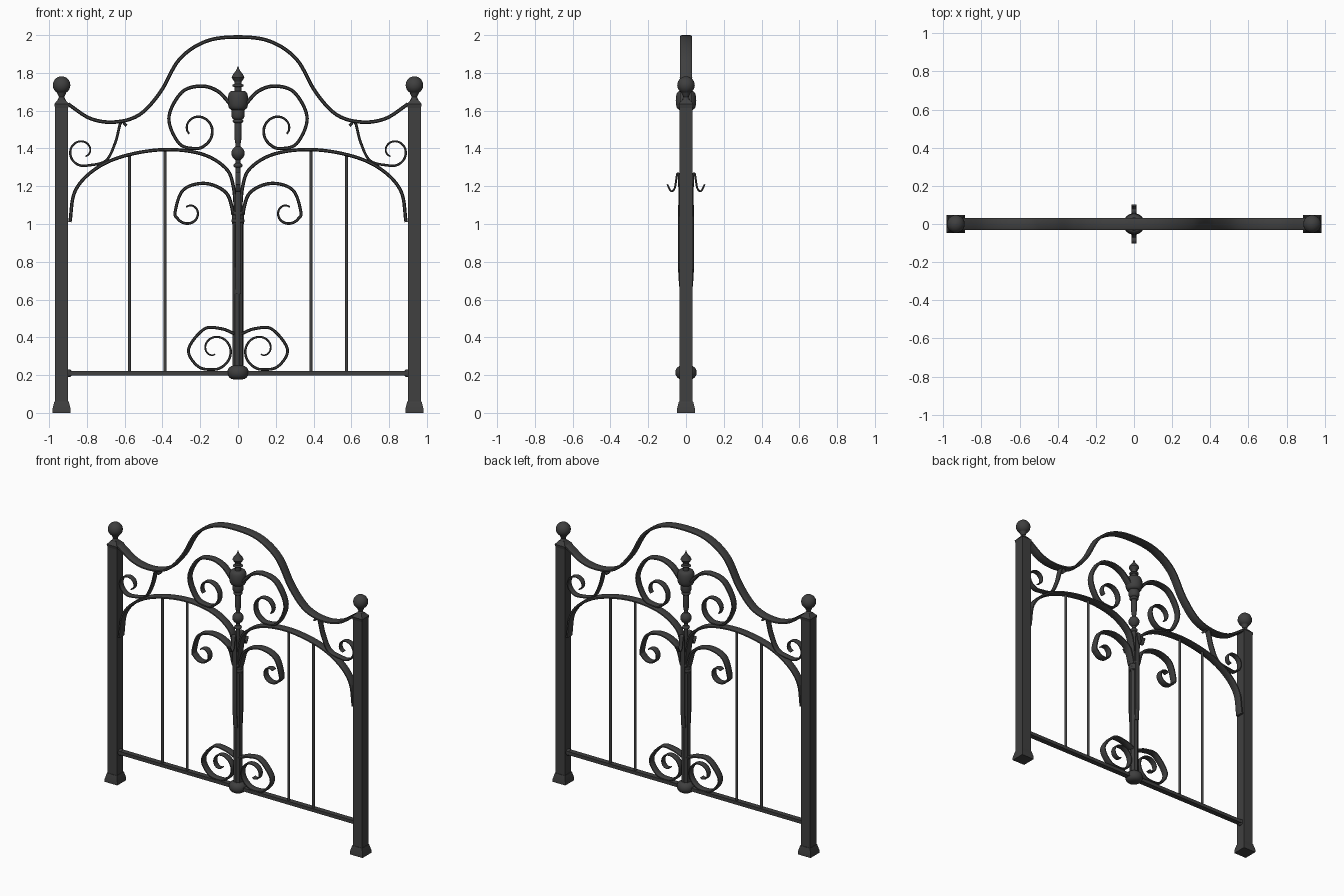
import bpy, bmesh, math
from mathutils import Vector

if "Cube" in bpy.data.objects:
    bpy.data.objects.remove(bpy.data.objects["Cube"])

iron = bpy.data.materials.new("dark iron")
iron.diffuse_color = (0.05, 0.05, 0.05, 1)
iron.use_nodes = True
iron.node_tree.nodes["Principled BSDF"].inputs["Base Color"].default_value = iron.diffuse_color


def build(name, rings, angle=40):
    # bridge a list of closed rings, cap both ends, shade
    bm = bmesh.new()
    vs = [[bm.verts.new(p) for p in r] for r in rings]
    n = len(vs[0])
    for a, b in zip(vs, vs[1:]):
        for i in range(n):
            bm.faces.new((a[i], a[(i + 1) % n], b[(i + 1) % n], b[i]))
    bm.faces.new(vs[0])
    bm.faces.new(vs[-1])
    bmesh.ops.recalc_face_normals(bm, faces=bm.faces)
    me = bpy.data.meshes.new(name)
    bm.to_mesh(me)
    bm.free()
    me.materials.append(iron)
    ob = bpy.data.objects.new(name, me)
    bpy.context.collection.objects.link(ob)
    bpy.ops.object.select_all(action='DESELECT')
    ob.select_set(True)
    bpy.context.view_layer.objects.active = ob
    bpy.ops.object.shade_smooth_by_angle(angle=math.radians(angle))


def lathe(name, profile, segs=20, x=0, flute=1.0):
    # four segments make a square part; flute < 1 pulls every other side in
    rings = []
    for r, z in profile:
        if segs == 4:
            r *= math.sqrt(2)
        ring = []
        for i in range(segs):
            a = 2 * math.pi * (i + 0.5) / segs
            rr = r * flute if i % 2 else r
            ring.append((x + rr * math.cos(a), rr * math.sin(a), z))
        rings.append(ring)
    build(name, rings)


def bead(name, z0, z1, r, power=0.5, x=0):
    # round swelling; a small power is boxy, 0.5 oval, 1 and over pointed
    prof = []
    for i in range(13):
        t = (1 - math.cos(math.pi * i / 12)) / 2
        prof.append((max(r * (4 * t * (1 - t)) ** power, .002), z0 + (z1 - z0) * t))
    lathe(name, prof, x=x)


def rod(name, z0, z1, r, segs=12, x=0, flute=1.0):
    lathe(name, [(r, z0), (r, z1)], segs, x, flute)


def spline(pts, n=10):
    p = [Vector(q) for q in pts]
    p = [2 * p[0] - p[1]] + p + [2 * p[-1] - p[-2]]
    out = []
    for i in range(1, len(p) - 2):
        a, b, c, d = p[i - 1:i + 3]
        for s in range(n):
            t = s / n
            out.append(0.5 * (2 * b + (c - a) * t + (2 * a - 5 * b + 4 * c - d) * t * t
                              + (3 * b - a - 3 * c + d) * t ** 3))
    return out + [p[-2]]


def curl(cx, cz, r0, r1, a0, a1):
    # spiral points about a centre, angles in degrees
    n = int(abs(a1 - a0) / 30)
    pts = []
    for i in range(n + 1):
        a, r = math.radians(a0 + (a1 - a0) * i / n), r0 + (r1 - r0) * i / n
        pts.append((cx + r * math.cos(a), cz + r * math.sin(a)))
    return pts


def ribbon(name, pts, thick, depth, tip=1.0, side=1, across=False):
    # flat bar with chamfered edges swept in the xz plane, or yz if across
    path = spline(pts)
    rings = []
    for i, p in enumerate(path):
        t = (path[min(i + 1, len(path) - 1)] - path[max(i - 1, 0)]).normalized()
        nrm = Vector((-t.y, t.x))
        f = 1 + (tip - 1) * i / (len(path) - 1)
        h, d = thick * f / 2, depth * (1 + f) / 4
        quarter = [(h, d * .7), (h / 2, d)]
        upper = quarter + [(-u, v) for u, v in quarter[::-1]]
        ring = []
        for u, v in upper + [(-u, -v) for u, v in upper]:
            q = p + nrm * u
            ring.append((v, side * q.x, q.y) if across else (side * q.x, v, q.y))
        rings.append(ring)
    build(name, rings, 50)


# top arch
half = [(.90, 1.635), (.78, 1.558), (.65, 1.54), (.52, 1.58), (.41, 1.70), (.31, 1.872), (.17, 1.967)]
ribbon("top_arch", [(-x, z) for x, z in half] + [(0, 1.99)] + half[::-1], .019, .064)

# bar and scroll paths for one side
arch = [(.89, 1.01), (.862, 1.175), (.757, 1.29), (.60, 1.361), (.386, 1.394),
        (.19, 1.37), (.065, 1.295), (.025, 1.2), (.012, 1.05)]
large = [(.04, 1.635), (.11, 1.705), (.2, 1.73), (.3, 1.695), (.366, 1.56),
         (.31, 1.425)] + curl(.22, 1.50, .10, .045, -90, -390)
middle = [(.022, 1.05), (.063, 1.165), (.175, 1.215), (.29, 1.18)] + curl(.26, 1.063, .073, .03, 0, -300)
bottom = [(.02, .42), (.09, .446), (.18, .443), (.262, .335), (.21, .245)] + curl(.125, .335, .105, .025, -90, -460)
corner = [(.59, 1.52), (.62, 1.537), (.65, 1.43), (.70, 1.335)] + curl(.823, 1.385, .08, .032, -110, 240)
strap = [(.026, .63), (.036, .8), (.035, 1.2), (.045, 1.267), (.06, 1.19), (.08, 1.175), (.099, 1.21)]

for s, tag in ((-1, "left"), (1, "right")):
    ribbon(f"lower_arch_{tag}", arch, .018, .056, 1, s)
    ribbon(f"large_scroll_{tag}", large, .02, .05, .5, s)
    ribbon(f"middle_scroll_{tag}", middle, .019, .056, .45, s)
    ribbon(f"bottom_scroll_{tag}", bottom, .017, .05, .45, s)
    ribbon(f"corner_scroll_{tag}", corner, .015, .044, .55, s)

    # post with foot, cap and ball
    x = s * .934
    rod(f"post_{tag}", .04, 1.63, .035, 4, x)
    lathe(f"post_foot_{tag}", [(.048, 0), (.048, .02), (.038, .06)], 4, x)
    lathe(f"post_cap_{tag}", [(.035, 1.615), (.039, 1.635), (.018, 1.66)], 4, x)
    lathe(f"post_neck_{tag}", [(.025, 1.65), (.014, 1.672), (.025, 1.695)], 20, x)
    bead(f"post_ball_{tag}", 1.688, 1.782, .047, .5, x)

    # upright bars and rail end collar
    rod(f"inner_upright_{tag}", .205, 1.392, .009, 10, s * .386)
    rod(f"outer_upright_{tag}", .205, 1.365, .009, 10, s * .575)
    bead(f"rail_collar_{tag}", .19, .23, .02, .2, s * .9)

    # leaf strap on the front and back of the column
    ribbon("front_strap" if s < 0 else "back_strap", strap, .014, .03, .6, s, True)

# bottom rail
build("bottom_rail", [[(x, y, z) for y, z in ((-.018, .199), (.018, .199), (.018, .222), (-.018, .222))]
                      for x in (-.905, .905)])

# central column with base and collar
rod("column", .2, 1.03, .029, 16, 0, .84)
bead("column_base", .176, .252, .057, .3)
bead("column_lower_collar", 1.005, 1.03, .036, .15)
rod("column_collar_core", 1.0, 1.07, .032)
bead("column_upper_collar", 1.045, 1.07, .038, .15)

# spindle, urn and finial
rod("spindle", 1.06, 1.57, .014)
bead("spindle_ring", 1.295, 1.325, .024)
bead("spindle_bulge", 1.33, 1.42, .036, .9)
bead("spindle_sleeve", 1.42, 1.56, .019, .15)
bead("urn_lower_ring", 1.535, 1.555, .029, .2)
bead("urn_neck", 1.553, 1.62, .036, .15)
bead("urn", 1.603, 1.705, .055, .15)
rod("finial_stem", 1.69, 1.76, .02)
bead("finial_ring", 1.724, 1.742, .031, .3)
lathe("finial_tip", [(.014, 1.745), (.034, 1.775), (.03, 1.787), (.009, 1.815), (.002, 1.835)])
